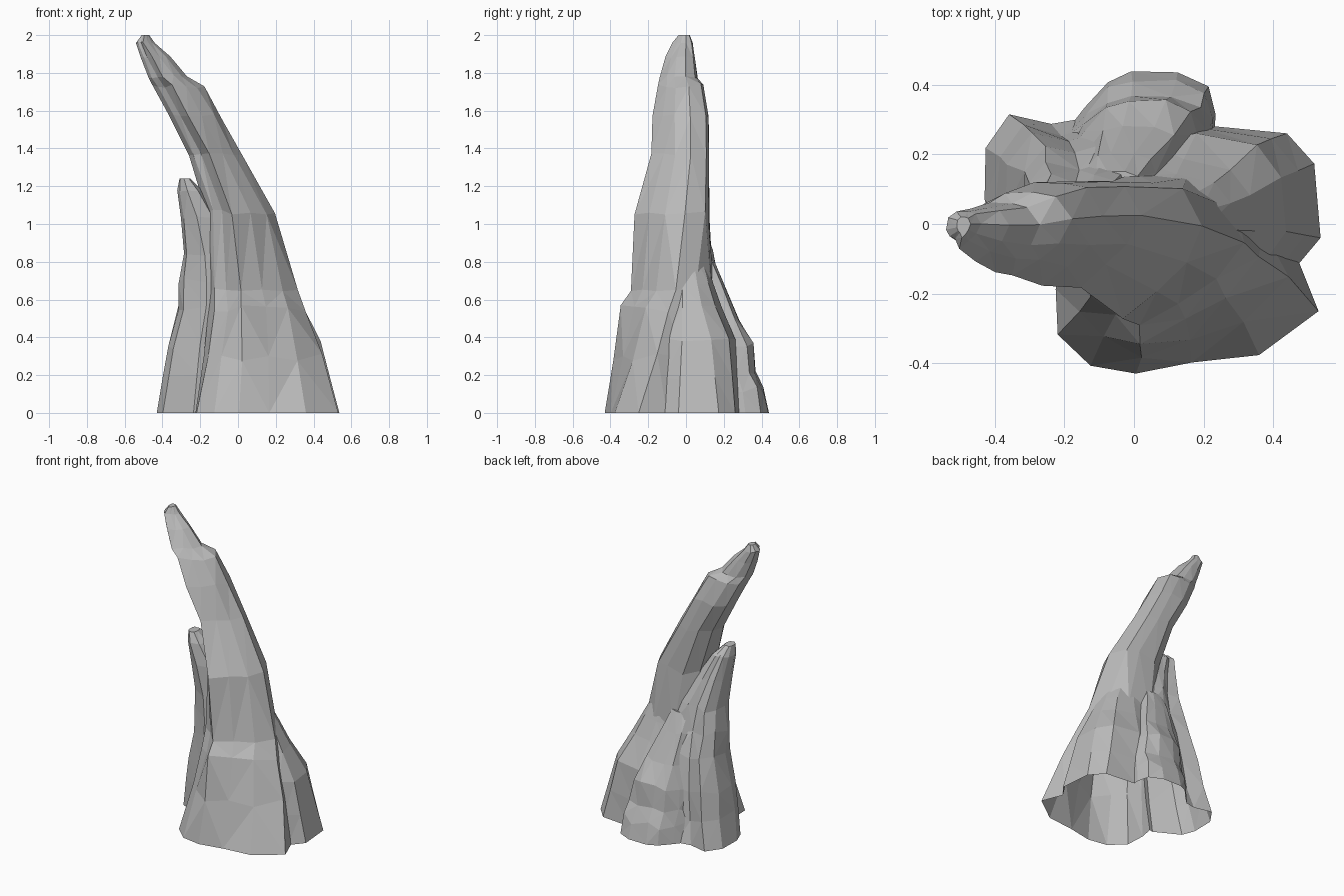
import bpy, bmesh, random
from mathutils import Vector

random.seed(4)
cube = bpy.data.objects.get("Cube")
if cube:
    bpy.data.objects.remove(cube, do_unlink=True)

stone = bpy.data.materials.new("grey stone")
stone.use_nodes = True
stone.diffuse_color = (0.5, 0.5, 0.5, 1)
stone.node_tree.nodes["Principled BSDF"].inputs["Base Color"].default_value = stone.diffuse_color


def loft(name, low, high, rings, jitter):
    """Closed faceted column: each ring is (z, x min, x max, y min, y max)."""
    bm = bmesh.new()
    loops = []
    for z, x0, x1, y0, y1 in rings:
        blend = min(z / 1.05, 1)
        loop = []
        for a, b in zip(low, high):
            p = Vector(a).lerp(Vector(b), blend)
            size = min(x1 - x0, y1 - y0) * jitter
            lift = random.uniform(-size, size) if 0 < z < rings[-1][0] else 0
            loop.append(bm.verts.new((x0 + (x1 - x0) * p.x + random.uniform(-size, size) / 4,
                                      y0 + (y1 - y0) * p.y + random.uniform(-size, size) / 4,
                                      z + lift)))
        loops.append(loop)
    count = len(low)
    for lower, upper in zip(loops, loops[1:]):
        for i in range(count):
            j = (i + 1) % count
            bm.faces.new((lower[i], lower[j], upper[j], upper[i]))
    bm.faces.new(loops[0][::-1])
    bm.faces.new(loops[-1])
    bmesh.ops.triangulate(bm, faces=bm.faces[:])
    bmesh.ops.recalc_face_normals(bm, faces=bm.faces[:])
    mesh = bpy.data.meshes.new(name)
    bm.to_mesh(mesh)
    bm.free()
    mesh.materials.append(stone)
    obj = bpy.data.objects.new(name, mesh)
    bpy.context.collection.objects.link(obj)
    return obj


# Main leaning spire: broad flared foot that turns into a ridged horn
foot = [(1, .3), (.77, .1), (.52, .06), (.29, 0), (.12, .05), (0, .19),
        (0, .4), (.06, .78), (.3, 1), (.7, .9), (.92, .52)]
horn = [(1, .68), (.86, .4), (.65, .2), (.38, 0), (.24, .25), (.1, .34),
        (0, .5), (.05, .85), (.3, 1), (.6, 1), (.83, .95)]
spire = loft("rock_spire", foot, horn, [
    (0, -.22, .535, -.435, .2), (.3, -.18, .44, -.39, .18), (.55, -.15, .36, -.34, .16),
    (.66, -.15, .32, -.29, .15), (1.06, -.17, .2, -.27, .12), (1.36, -.26, .02, -.18, .12),
    (1.57, -.37, -.09, -.18, .12), (1.73, -.45, -.18, -.15, .09), (1.78, -.475, -.27, -.14, .06),
    (1.88, -.515, -.36, -.11, .045), (1.96, -.54, -.44, -.07, .035), (2, -.51, -.47, -.04, .02)], .05)

# Side pinnacle: narrow tip against the spire, fanning out toward the back
lump = [(1, .45), (.85, .1), (.4, 0), (.08, .2), (0, .42), (.02, .78),
        (.17, 1), (.42, .93), (.62, 1), (.85, .95)]
pinnacle = loft("side_pinnacle", lump, lump, [
    (0, -.435, .05, -.1, .31), (.17, -.4, .05, -.12, .285), (.35, -.37, .05, -.12, .26),
    (.55, -.32, .05, -.12, .225), (.7, -.31, .04, -.12, .18), (.85, -.29, -.01, -.12, .14),
    (1.03, -.3, -.1, -.13, .08), (1.18, -.32, -.19, -.13, .03), (1.24, -.31, -.25, -.11, -.03)], .07)

# Rounded mound at the back
dome = [(1, .72), (.95, .92), (.75, 1), (.46, 1), (.28, .95), (.12, .76),
        (0, .6), (.1, .1), (.8, .1), (1, .45)]
mound = loft("back_mound", dome, dome, [
    (0, -.2, .23, 0, .435), (.12, -.19, .225, 0, .41), (.21, -.19, .21, 0, .37),
    (.35, -.18, .18, 0, .355), (.5, -.17, .13, 0, .28), (.68, -.17, .06, 0, .205),
    (.8, -.16, .02, 0, .15)], .06)

# Stepped buttress on the other side, its top sloping back toward the mound
wedge = [(1, .29), (.85, .1), (.4, 0), (0, .2), (0, .9), (.35, 1),
         (.8, .95), (.96, .76)]
slope = [(1, .3), (.85, .1), (.4, 0), (0, .2), (0, 1), (.35, .97),
         (.75, .82), (.95, .55)]
buttress = loft("side_buttress", wedge, slope, [
    (0, .05, .535, -.17, .28), (.18, .05, .49, -.16, .275), (.39, .04, .44, -.14, .265),
    (.56, .03, .35, -.11, .19), (.68, .03, .29, -.09, .15), (.85, 0, .2, -.06, .1)], .03)

# Fuse everything into one shell
for part in (pinnacle, mound, buttress):
    mod = spire.modifiers.new("fuse", 'BOOLEAN')
    mod.operation = 'UNION'
    mod.solver = 'EXACT'
    mod.object = part
bpy.context.view_layer.update()
graph = bpy.context.evaluated_depsgraph_get()
fused = bpy.data.meshes.new_from_object(spire.evaluated_get(graph))
spire.modifiers.clear()
spire.data = fused
for part in (pinnacle, mound, buttress):
    bpy.data.objects.remove(part, do_unlink=True)

# Open underside and flat facets
bm = bmesh.new()
bm.from_mesh(fused)
under = [f for f in bm.faces if all(v.co.z < .001 for v in f.verts)]
bmesh.ops.delete(bm, geom=under, context='FACES')
for f in bm.faces:
    f.smooth = False
    f.material_index = 0
bm.to_mesh(fused)
bm.free()
